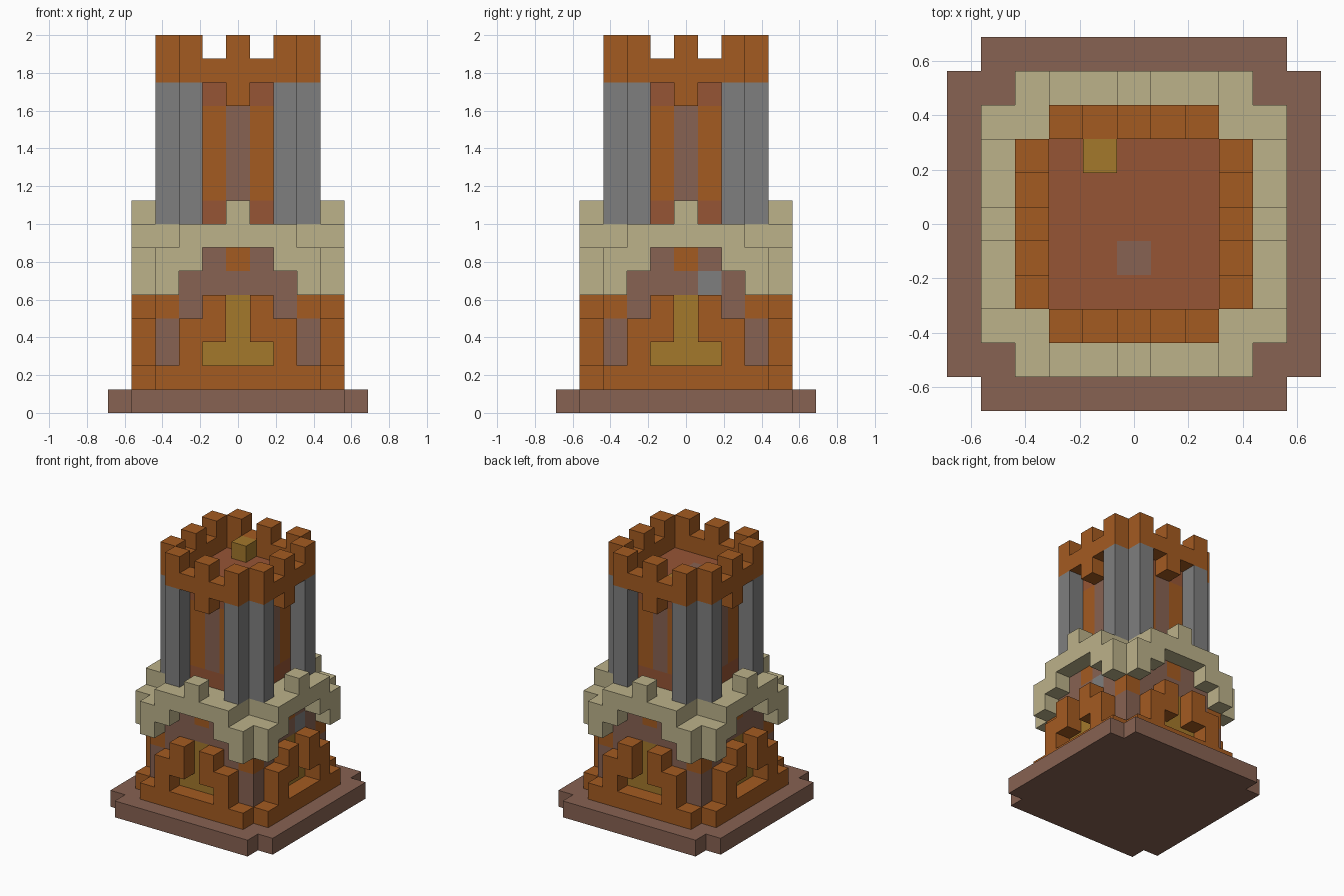
import bpy, bmesh
from mathutils import Vector

S = 0.125  # edge of one building block

cube = bpy.data.objects.get("Cube")
if cube:
    bpy.data.objects.remove(cube, do_unlink=True)


def linear(c):
    c /= 255
    return c / 12.92 if c <= 0.04045 else ((c + 0.055) / 1.055) ** 2.4


def material(name, r, g, b):
    m = bpy.data.materials.new(name)
    m.use_nodes = True
    col = (linear(r), linear(g), linear(b), 1)
    m.diffuse_color = col
    bsdf = next(n for n in m.node_tree.nodes if n.type == 'BSDF_PRINCIPLED')
    bsdf.inputs["Base Color"].default_value = col
    return m


ORANGE = material("orange_clay", 164, 91, 33)
RED = material("red_brick", 150, 85, 53)
BROWN = material("brown_stone", 135, 98, 82)
CREAM = material("cream_stone", 188, 178, 138)
GREY = material("grey_stone", 127, 127, 127)
GOLD = material("gold", 163, 120, 43)

owner = {}   # block -> part name
colour = {}  # part name -> material


def part(name, mat, blocks):
    """Claim blocks for a part; later parts replace earlier ones."""
    colour[name] = mat
    for b in blocks:
        owner[b] = name


def slab(r, zs, cut_corners=False):
    span = range(-r, r + 1)
    return [(x, y, z) for x in span for y in span for z in zs
            if not (cut_corners and abs(x) == r and abs(y) == r)]


def sides(r, offsets, zs):
    """Blocks at distance r on all four sides, mirrored about each middle."""
    out = set()
    for u in offsets:
        for v in (u, -u):
            for z in zs:
                out |= {(v, r, z), (v, -r, z), (r, v, z), (-r, v, z)}
    return out


# Base and lower body
part("base_plate", BROWN, slab(5, [0], True))
part("lower_body", BROWN, slab(3, range(1, 7)))
part("corner_caps", ORANGE, sides(3, [3], [4]))
part("window_keystones", ORANGE, sides(3, [0], [6]))
part("gold_windows", GOLD, sides(3, [0, 1], [2]) | sides(3, [0], [3, 4]))
part("grey_wall_block", GREY, [(3, 1, 5)])

# Outer plinth with stepped arches
part("plinth", ORANGE, sides(4, range(4), [1]))
part("arch_posts", ORANGE, sides(4, [2], [2, 3]) | sides(4, [1], [3, 4]))

# Cream gallery with hanging corners and small merlons
part("gallery_floor", CREAM, slab(3, [7], True))
part("gallery_rim", CREAM, sides(4, range(3), [7]) | sides(4, [2], [6]))
part("gallery_corners", CREAM, sides(4, [3], [5, 6]) | sides(3, [3], [5, 6]))
part("gallery_merlons", CREAM, sides(4, [0], [8]))

# Upper tower
part("tower_courses", RED, slab(2, [8, 13]))
part("tower_walls", ORANGE, slab(2, range(9, 13)))
part("tower_wall_strips", BROWN, sides(2, [0], range(9, 13)))
part("tower_pillars", GREY, sides(3, [2], range(8, 14)))

# Battlements and roof details
part("parapet", ORANGE, sides(3, range(3), [14]))
part("parapet_brackets", ORANGE, sides(3, [0], [13]))
part("parapet_merlons", ORANGE, sides(3, [0, 2], [15]))
part("roof_stone", BROWN, [(0, -1, 13)])
part("roof_gold_block", GOLD, [(-1, 2, 14)])


def build(name):
    """Make a mesh from the exposed block faces of one part."""
    bm = bmesh.new()
    for block in [b for b, n in owner.items() if n == name]:
        centre = Vector(block) + Vector((0, 0, 0.5))
        for axis in range(3):
            for sign in (-1, 1):
                n = Vector((0, 0, 0))
                n[axis] = sign
                if tuple(int(a + b) for a, b in zip(block, n)) in owner:
                    continue
                u = Vector((0, 0, 0))
                u[(axis + 1) % 3] = 0.5
                v = n.cross(u)
                mid = centre + n / 2
                bm.faces.new([bm.verts.new((mid + p) * S)
                              for p in (-u - v, u - v, u + v, v - u)])
    bmesh.ops.remove_doubles(bm, verts=bm.verts, dist=S / 100)
    bmesh.ops.dissolve_limit(bm, angle_limit=0.01, verts=bm.verts, edges=bm.edges)
    mesh = bpy.data.meshes.new(name)
    bm.to_mesh(mesh)
    bm.free()
    mesh.materials.append(colour[name])
    bpy.context.collection.objects.link(bpy.data.objects.new(name, mesh))


for part_name in colour:
    build(part_name)
